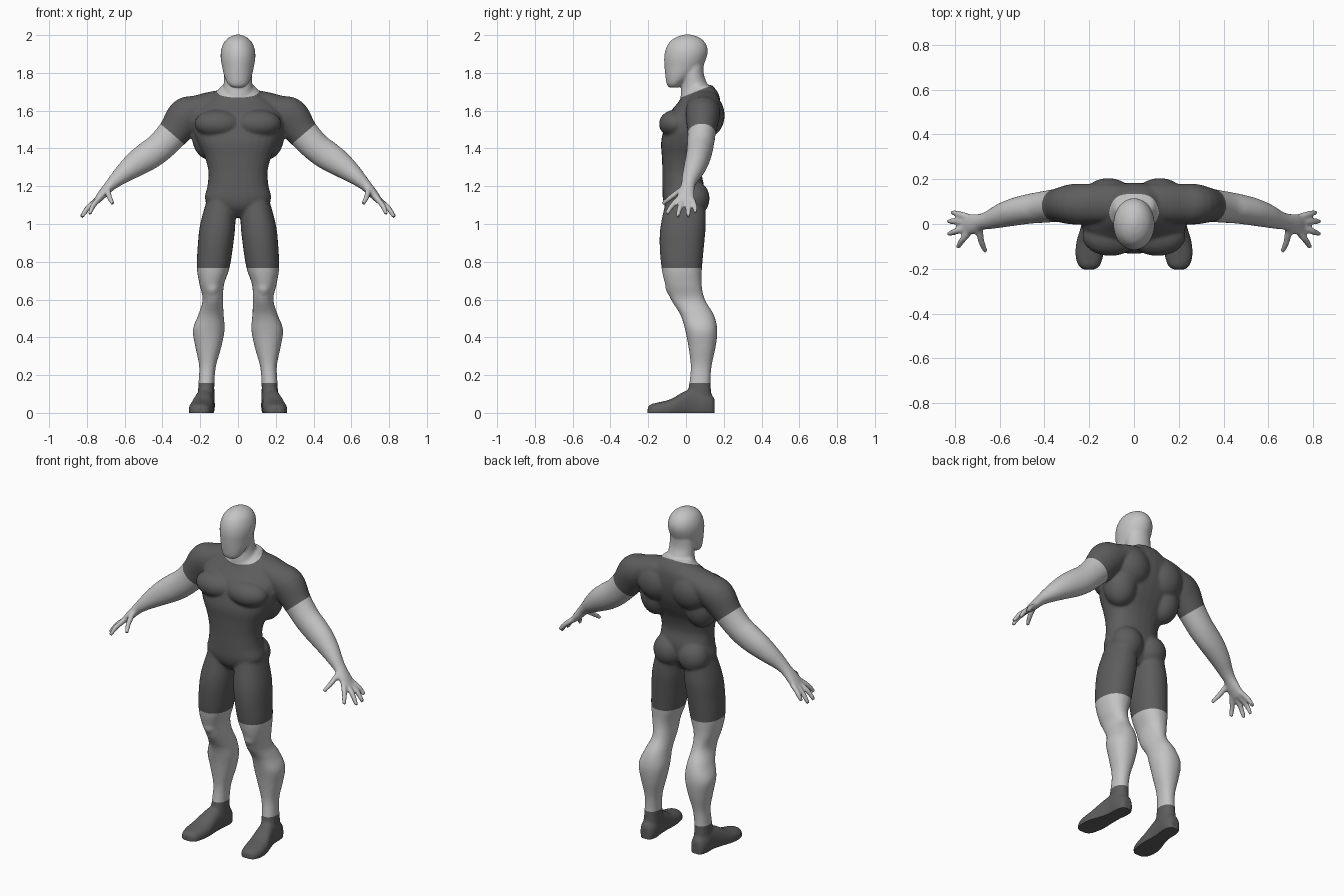
import bpy, bmesh, math
from mathutils import Vector, Matrix

if "Cube" in bpy.data.objects:
    bpy.data.objects.remove(bpy.data.objects["Cube"])

X, Y, Z = Vector((1, 0, 0)), Vector((0, 1, 0)), Vector((0, 0, 1))


def smooth_rows(rows, sub=4):
    """Catmull-Rom interpolation through section rows."""
    out = []
    for i in range(len(rows) - 1):
        p = [rows[max(i - 1, 0)], rows[i], rows[i + 1], rows[min(i + 2, len(rows) - 1)]]
        for k in range(sub):
            t = k / sub
            out.append([0.5 * (2 * b + (c - a) * t + (2 * a - 5 * b + 4 * c - d) * t * t
                               + (3 * b - a - 3 * c + d) * t ** 3) for a, b, c, d in zip(*p)])
    return out + [list(rows[-1])]


def loft(bm, rows, u=None, v=None, power=2.0, n=28):
    """Closed skin over rows (cx, cy, cz, ru, rv); without u, v the sections follow the path."""
    rows = smooth_rows(rows)
    rings = []
    for i, (cx, cy, cz, ru, rv) in enumerate(rows):
        a, b = u, v
        if u is None:
            t = Vector(rows[min(i + 1, len(rows) - 1)][:3]) - Vector(rows[max(i - 1, 0)][:3])
            t.normalize()
            b = (Y - t * t.y).normalized()
            a = t.cross(b)
        ring = []
        for k in range(n):
            c, s = math.cos(2 * math.pi * k / n), math.sin(2 * math.pi * k / n)
            c = math.copysign(abs(c) ** (2 / power), c)
            s = math.copysign(abs(s) ** (2 / power), s)
            ring.append(bm.verts.new(Vector((cx, cy, cz)) + a * (ru * c) + b * (rv * s)))
        rings.append(ring)
    faces = [bm.faces.new(rings[0]), bm.faces.new(rings[-1])]
    for r, q in zip(rings, rings[1:]):
        faces += [bm.faces.new((r[k], r[(k + 1) % n], q[(k + 1) % n], q[k])) for k in range(n)]
    bmesh.ops.recalc_face_normals(bm, faces=faces)


def upright(bm, rows, power=2.0):
    """Loft along z from rows (z, centre x, half width, front y, back y)."""
    loft(bm, [(cx, (f + b) / 2, z, w, (b - f) / 2) for z, cx, w, f, b in rows], X, Y, power)


def muscle(bm, centre, size):
    m = Matrix.Translation(centre) @ Matrix.Diagonal((*size, 1))
    bmesh.ops.create_uvsphere(bm, u_segments=24, v_segments=16, radius=1, matrix=m)


bm = bmesh.new()

# Leg
upright(bm, [(1.13, .09, .075, -.105, .10), (1.0, .107, .093, -.133, .105), (.9, .118, .094, -.14, .097),
             (.77, .131, .087, -.13, .085), (.68, .139, .065, -.11, .083), (.6, .133, .054, -.08, .10),
             (.52, .143, .067, -.03, .147), (.44, .155, .084, -.005, .166), (.35, .157, .069, .013, .157),
             (.25, .161, .045, .025, .136), (.16, .167, .042, .018, .13), (.06, .17, .046, .0, .14)], 2.2)
muscle(bm, (.136, -.055, .67), (.045, .055, .06))

# Shoe, cut flat at the ground later
loft(bm, [(cx, y, (top - .03) / 2, w, (top + .03) / 2) for y, cx, w, top in
          [(-.203, .2, .025, .03), (-.185, .2, .048, .046), (-.14, .199, .062, .057), (-.08, .193, .064, .073),
           (-.02, .184, .055, .108), (.04, .175, .048, .13), (.10, .171, .049, .11),
           (.14, .17, .038, .09), (.152, .17, .02, .07)]], X, Z, 2.4)

# Shoulder and arm
loft(bm, [(.0, .1, 1.665, .05, .07), (.12, .095, 1.645, .06, .085), (.21, .09, 1.605, .08, .09),
          (.275, .088, 1.57, .1, .09), (.34, .083, 1.485, .085, .075), (.41, .075, 1.41, .078, .07),
          (.47, .067, 1.365, .077, .066), (.53, .055, 1.325, .07, .062), (.59, .038, 1.28, .056, .054),
          (.64, .02, 1.238, .041, .043), (.68, .01, 1.2, .03, .037), (.72, .0, 1.155, .024, .046),
          (.75, -.003, 1.12, .017, .046)])

# Fingers and thumb
for knuckle, mid, tip in [
        ((.735, -.036, 1.135), (.768, -.075, 1.095), (.785, -.104, 1.052)),
        ((.745, -.016, 1.125), (.795, -.033, 1.085), (.828, -.045, 1.035)),
        ((.745, .010, 1.125), (.795, .012, 1.085), (.83, .012, 1.035)),
        ((.735, .030, 1.135), (.78, .044, 1.10), (.812, .053, 1.06)),
        ((.69, -.02, 1.185), (.682, -.075, 1.145), (.662, -.124, 1.106))]:
    loft(bm, [(*knuckle, .016, .016), (*mid, .015, .015), (*tip, .011, .011)], n=14)

# Chest, shoulder blade, side of back and buttock masses
muscle(bm, (.105, -.055, 1.53), (.125, .088, .075))
muscle(bm, (.115, .105, 1.575), (.12, .1, .12))
muscle(bm, (.15, .06, 1.47), (.095, .095, .13))
muscle(bm, (.082, .04, 1.135), (.092, .085, .095))

# Mirror the limbs and muscles to the other side
copy = bmesh.ops.duplicate(bm, geom=bm.verts[:] + bm.edges[:] + bm.faces[:])["geom"]
bmesh.ops.scale(bm, vec=(-1, 1, 1), verts=[g for g in copy if isinstance(g, bmesh.types.BMVert)])
bmesh.ops.reverse_faces(bm, faces=[g for g in copy if isinstance(g, bmesh.types.BMFace)])

# Torso
upright(bm, [(1.035, 0, .05, -.06, .04), (1.08, 0, .12, -.105, .07), (1.13, 0, .175, -.122, .09),
             (1.2, 0, .162, -.125, .095), (1.28, 0, .157, -.125, .082), (1.36, 0, .178, -.128, .1),
             (1.43, 0, .212, -.132, .135), (1.5, 0, .238, -.118, .165), (1.58, 0, .235, -.092, .182),
             (1.64, 0, .19, -.045, .183), (1.69, 0, .125, -.01, .172), (1.735, 0, .085, .025, .14)], 2.3)
# Neck
upright(bm, [(1.62, 0, .1, -.03, .15), (1.69, 0, .085, -.028, .138), (1.74, 0, .076, -.022, .115),
             (1.79, 0, .074, -.02, .095), (1.86, 0, .07, -.02, .095)])
# Head
upright(bm, [(1.722, 0, .03, -.09, -.04), (1.74, 0, .053, -.102, -.018), (1.78, 0, .072, -.109, .035),
             (1.83, 0, .084, -.114, .085), (1.88, 0, .092, -.116, .109), (1.925, 0, .089, -.108, .115),
             (1.965, 0, .072, -.086, .098), (1.99, 0, .044, -.05, .066), (2.003, 0, .012, -.01, .025)])

# Fuse everything into one continuous skin
mesh = bpy.data.meshes.new("fused")
bm.to_mesh(mesh)
bm.free()
fused = bpy.data.objects.new("fused", mesh)
bpy.context.collection.objects.link(fused)
remesh = fused.modifiers.new("fuse", 'REMESH')
remesh.mode = 'VOXEL'
remesh.voxel_size = .008
soft = fused.modifiers.new("soften", 'SMOOTH')
soft.factor, soft.iterations = .5, 5
skin_mesh = bpy.data.meshes.new_from_object(fused.evaluated_get(bpy.context.evaluated_depsgraph_get()))
bpy.data.objects.remove(fused)

# Cut flat soles and clean garment edges
bm = bmesh.new()
bm.from_mesh(skin_mesh)


def cut(point, normal, remove=False):
    geom = bm.verts[:] + bm.edges[:] + bm.faces[:]
    res = bmesh.ops.bisect_plane(bm, geom=geom, plane_co=point, plane_no=normal, clear_inner=remove)
    return [g for g in res["geom_cut"] if isinstance(g, bmesh.types.BMEdge)]


bmesh.ops.edgeloop_fill(bm, edges=cut((0, 0, 0), Z, True))
SHOE, HEM = .158, .768
cut((0, 0, SHOE), Z)
cut((0, 0, HEM), Z)
cut((0, 0, 1.68), (0, -.4, 1))
for s in (1, -1):
    cut((s * .34, 0, 1.47), (s * .65, 0, -.76))


def region(p):
    x = abs(p.x)
    if p.z < SHOE:
        return "shoes"
    if p.z < HEM:
        return "lower_legs"
    if x > .25 and (x - .34) * .65 - (p.z - 1.47) * .76 > 0:
        return "forearms"
    if x < .14 and p.z > 1.68 + .4 * p.y:
        return "head_and_neck"
    return "shirt_and_shorts"


def material(name, value):
    m = bpy.data.materials.new(name)
    m.diffuse_color = (value, value, value, 1)
    m.use_nodes = True
    m.node_tree.nodes["Principled BSDF"].inputs["Base Color"].default_value = m.diffuse_color
    return m


light, dark = material("light_grey", .55), material("dark_grey", .11)

# Split into named parts
for name, mat in [("head_and_neck", light), ("forearms", light), ("lower_legs", light),
                  ("shirt_and_shorts", dark), ("shoes", dark)]:
    part = bm.copy()
    drop = [f for f in part.faces if region(f.calc_center_median()) != name]
    bmesh.ops.delete(part, geom=drop, context='FACES')
    me = bpy.data.meshes.new(name)
    part.to_mesh(me)
    part.free()
    me.materials.clear()
    me.materials.append(mat)
    ob = bpy.data.objects.new(name, me)
    bpy.context.collection.objects.link(ob)
    bpy.context.view_layer.objects.active = ob
    bpy.ops.object.select_all(action='DESELECT')
    ob.select_set(True)
    bpy.ops.object.shade_smooth_by_angle(angle=math.radians(40))
bm.free()
